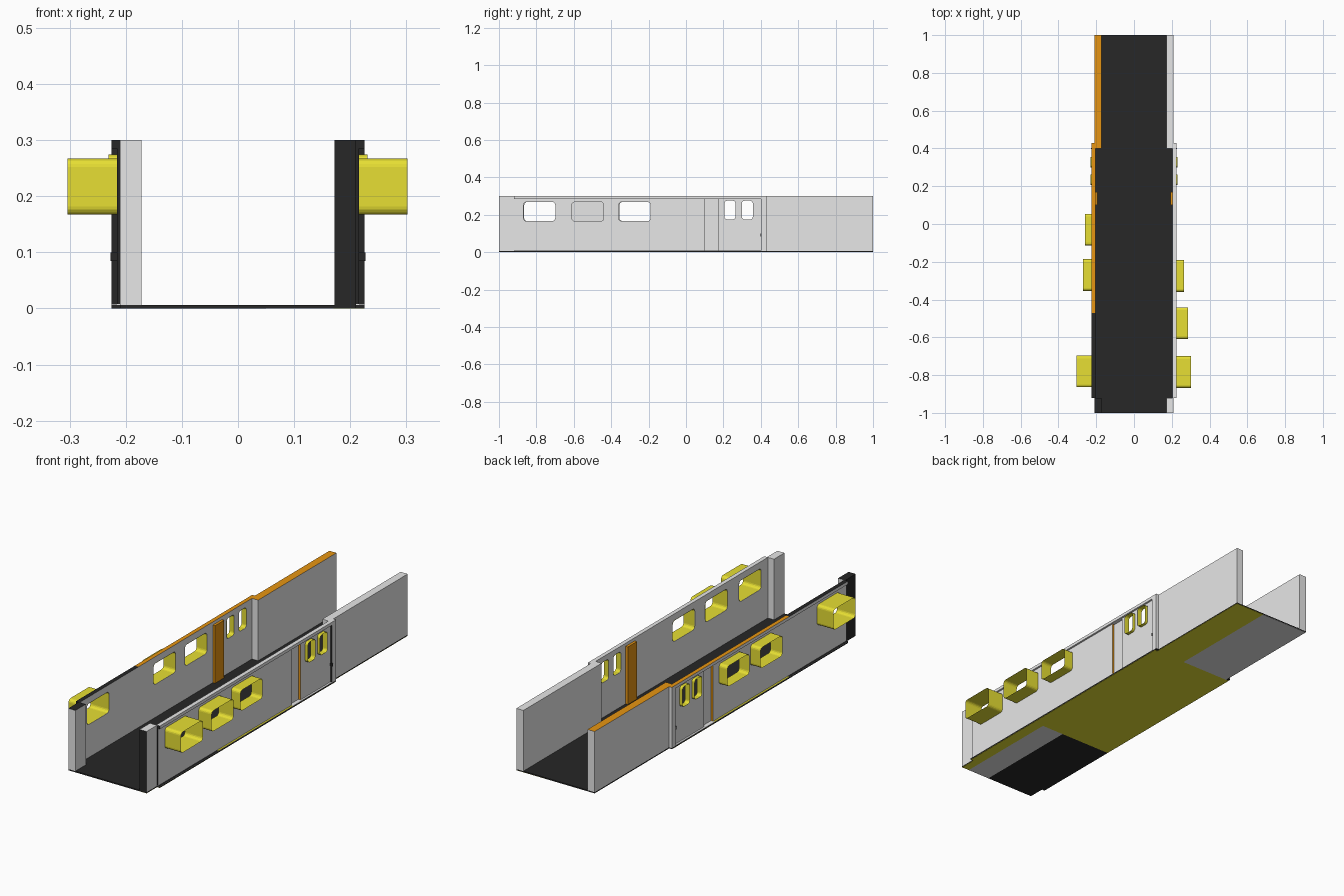
import bpy, bmesh, math
from mathutils import Vector, Matrix

if "Cube" in bpy.data.objects:
    bpy.data.objects.remove(bpy.data.objects["Cube"])


def material(name, rgb):
    m = bpy.data.materials.new(name)
    m.diffuse_color = (*rgb, 1)
    m.use_nodes = True
    m.node_tree.nodes["Principled BSDF"].inputs["Base Color"].default_value = m.diffuse_color
    return m


GREY = material("light_grey", (0.8, 0.8, 0.8))
BLACK = material("black", (0.02, 0.02, 0.02))
YELLOW = material("yellow", (0.8, 0.74, 0.033))
ORANGE = material("orange", (0.8, 0.3, 0.006))
AXES = {"-x": (-1, 0, 0), "+x": (1, 0, 0), "-y": (0, -1, 0),
        "+y": (0, 1, 0), "+z": (0, 0, 1)}


def add_mesh(name, bm, mats):
    me = bpy.data.meshes.new(name)
    bm.to_mesh(me)
    bm.free()
    for m in mats:
        me.materials.append(m)
    ob = bpy.data.objects.new(name, me)
    bpy.context.collection.objects.link(ob)
    return ob


def box(name, x, y, z, mat, sides=None):
    """Box from ranges; sides recolours faces by direction."""
    bm = bmesh.new()
    lo = Vector((min(x), min(y), min(z)))
    hi = Vector((max(x), max(y), max(z)))
    bmesh.ops.create_cube(bm, size=1, matrix=Matrix.Translation((lo + hi) / 2)
                          @ Matrix.Diagonal((*(hi - lo), 1)))
    bm.normal_update()
    mats = [mat]
    for key, m in (sides or {}).items():
        if m not in mats:
            mats.append(m)
        for f in bm.faces:
            if f.normal.dot(Vector(AXES[key])) > 0.9:
                f.material_index = mats.index(m)
    return add_mesh(name, bm, mats)


def rounded(yc, zc, w, h, r):
    """Rounded rectangle outline in the wall plane."""
    pts = []
    for i, (sy, sz) in enumerate([(1, 1), (-1, 1), (-1, -1), (1, -1)]):
        for k in range(5):
            a = math.radians(90 * i + 22.5 * k)
            pts.append((yc + sy * (w / 2 - r) + r * math.cos(a),
                        zc + sz * (h / 2 - r) + r * math.sin(a)))
    return pts


def panel(name, s, y0, y1, holes):
    """Wall panel with window openings, made from a filled 2D curve."""
    cu = bpy.data.curves.new(name, "CURVE")
    cu.dimensions, cu.fill_mode, cu.extrude = "2D", "BOTH", 0.0055
    outline = [(y0, 0.008), (y1, 0.008), (y1, 0.285), (y0, 0.285)]
    for pts in [outline] + holes:
        sp = cu.splines.new("POLY")
        sp.points.add(len(pts) - 1)
        for p, (a, b) in zip(sp.points, pts):
            p.co = (a, b, 0, 1)
        sp.use_cyclic_u = True
    tmp = bpy.data.objects.new("panel_curve", cu)
    bpy.context.collection.objects.link(tmp)
    bpy.context.view_layer.update()
    me = bpy.data.meshes.new_from_object(tmp.evaluated_get(
        bpy.context.evaluated_depsgraph_get()))
    bpy.data.objects.remove(tmp)
    me.transform(Matrix.Translation((s * 0.2105, 0, 0))
                 @ Matrix.Rotation(math.pi / 2, 4, "Z")
                 @ Matrix.Rotation(math.pi / 2, 4, "X"))
    bm = bmesh.new()
    bm.from_mesh(me)
    bmesh.ops.remove_doubles(bm, verts=bm.verts, dist=1e-5)
    bmesh.ops.recalc_face_normals(bm, faces=bm.faces)
    for f in bm.faces:
        f.smooth = False
        c = f.calc_center_median()
        # front end is black, edges beside the post are orange
        if c.y < -0.9199:
            f.material_index = 1
        elif abs(f.normal.y) > 0.9 and (abs(c.y - 0.1) < 1e-4 or abs(c.y - 0.17) < 1e-4):
            f.material_index = 2
        else:
            f.material_index = 0
    return add_mesh(name, bm, [GREY, BLACK, ORANGE])


def tube(name, s, pts, reach):
    """Open window surround projecting out of the wall."""
    bm = bmesh.new()
    a = [bm.verts.new((s * 0.205, y, z)) for y, z in pts]
    b = [bm.verts.new((s * reach, y, z)) for y, z in pts]
    for i in range(len(pts)):
        j = (i + 1) % len(pts)
        q = [a[i], a[j], b[j], b[i]]
        bm.faces.new(q if s > 0 else q[::-1])
    return add_mesh(name, bm, [YELLOW])


# floor slab and coloured underside plates
for name, w, y in [("front", 0.21, (-1, -0.92)), ("middle", 0.225, (-0.92, 0.43)),
                   ("rear", 0.21, (0.43, 1))]:
    box("floor_" + name, (-w, w), y, (0.001, 0.006), BLACK)
for x, y, m in [((0.17, 0.21), (-1, -0.92), YELLOW), ((0.17, 0.225), (-0.92, -0.46), YELLOW),
                ((-0.225, 0.225), (-0.46, 0.42), YELLOW), ((0.05, 0.21), (0.42, 1), YELLOW),
                ((-0.21, 0.05), (-1, -0.92), BLACK), ((-0.225, 0.05), (-0.92, -0.46), BLACK),
                ((0.05, 0.17), (-1, -0.46), GREY), ((-0.21, 0.05), (0.42, 1), GREY)]:
    box("underside_plate", x, y, (0, 0.001), m)

# window positions: (centre y, outward reach)
WINDOWS = {-1: [(-0.03, 0.26), (-0.27, 0.27), (-0.78, 0.304)],
           1: [(-0.275, 0.265), (-0.525, 0.285), (-0.784, 0.302)]}

for s, side in ((-1, "left"), (1, "right")):
    out, inn = ("-x", "+x") if s < 0 else ("+x", "-x")
    top = ORANGE if s < 0 else GREY
    top_front = BLACK if s < 0 else GREY
    thick = (s * 0.172, s * 0.21)

    # thick end walls
    box(side + "_front_wall", thick, (-1, -0.92), (0.006, 0.3), GREY,
        {"+z": BLACK, out: BLACK} if s < 0 else {"-y": BLACK})
    box(side + "_rear_wall", thick, (0.4, 1), (0.006, 0.3), GREY, {"+z": top})

    # header beam, end pillar and bottom ledge around the panels
    skin = (s * 0.205, s * 0.225)
    box(side + "_header_front", skin, (-0.92, -0.47), (0.285, 0.3), GREY,
        {"+z": top_front, "-y": BLACK})
    box(side + "_header", skin, (-0.47, 0.4), (0.285, 0.3), GREY, {"+z": top})
    box(side + "_pillar", skin, (0.4, 0.43), (0.006, 0.3), GREY,
        {"+z": top, "-y": BLACK})
    for y, m in [((-0.92, -0.47), BLACK), ((-0.47, 0.1), YELLOW), ((0.1, 0.4), GREY)]:
        box(side + "_ledge", skin, y, (0.006, 0.008), GREY, {"+z": m})

    # long window panel and door panel
    panel(side + "_window_panel", s, -0.92, 0.1,
          [rounded(y, 0.217, 0.17, 0.102, 0.016) for y, _ in WINDOWS[s]])
    panel(side + "_door", s, 0.17, 0.4,
          [rounded(y, 0.225, 0.058, 0.1, 0.014) for y in (0.235, 0.328)])

    # projecting window surrounds
    for y, reach in WINDOWS[s]:
        tube(side + "_window_surround", s, rounded(y, 0.217, 0.168, 0.1, 0.015), reach)
    for y in (0.235, 0.328):
        tube(side + "_door_window_surround", s, rounded(y, 0.225, 0.056, 0.098, 0.013), 0.231)

    # post between panel and door, bulging inwards
    box(side + "_post", (s * 0.193, s * 0.205), (0.1, 0.17), (0.006, 0.285), ORANGE,
        {out: GREY})
    # door handle
    box(side + "_handle", (s * 0.216, s * 0.227), (0.397, 0.403), (0.085, 0.1), BLACK)
